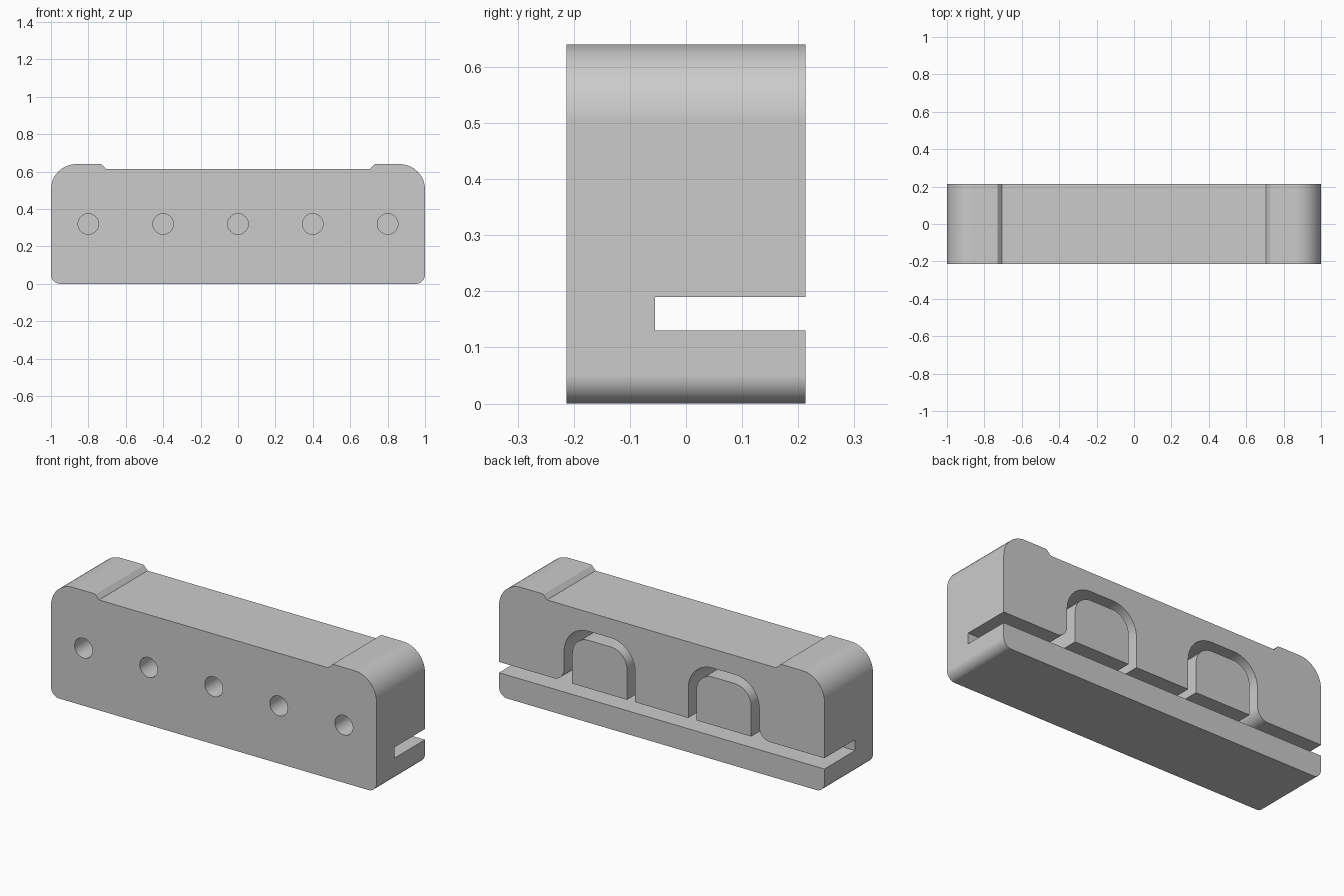
import bpy, bmesh, math
from mathutils import Vector

if "Cube" in bpy.data.objects:
    bpy.data.objects.remove(bpy.data.objects["Cube"], do_unlink=True)

HALF_DEPTH = 0.213
SLOT_END = -0.055

grey = bpy.data.materials.new("light grey")
grey.use_nodes = True
grey.diffuse_color = (0.6, 0.6, 0.6, 1)
grey.node_tree.nodes["Principled BSDF"].inputs["Base Color"].default_value = grey.diffuse_color


def fillet(corners, steps=12):
    """Round each (x, z, radius) corner of a closed outline."""
    out = []
    for i, (x, z, r) in enumerate(corners):
        p = Vector((x, z))
        if r == 0:
            out.append(p)
            continue
        a = (Vector(corners[i - 1][:2]) - p).normalized()
        b = (Vector(corners[(i + 1) % len(corners)][:2]) - p).normalized()
        half = a.angle(b) / 2
        centre = p + (a + b).normalized() * r / math.sin(half)
        start = p + a * r / math.tan(half) - centre
        end = p + b * r / math.tan(half) - centre
        for k in range(steps + 1):
            ray = start.lerp(end, k / steps)
            out.append(centre + ray.normalized() * r)
    return out


def mirrored(half):
    """Complete a right-hand outline, listed bottom to top, with its mirror image."""
    return half + [(-x, z, r) for x, z, r in reversed(half)]


def extrude(name, corners, y0, y1):
    """Extrude an x-z outline along y."""
    bm = bmesh.new()
    face = bm.faces.new([bm.verts.new((p.x, y0, p.y)) for p in fillet(corners)])
    geo = bmesh.ops.extrude_face_region(bm, geom=[face], use_keep_orig=True)["geom"]
    bmesh.ops.translate(bm, vec=(0, y1 - y0, 0),
                        verts=[g for g in geo if isinstance(g, bmesh.types.BMVert)])
    bmesh.ops.recalc_face_normals(bm, faces=bm.faces)
    mesh = bpy.data.meshes.new(name)
    bm.to_mesh(mesh)
    bm.free()
    mesh.materials.append(grey)
    obj = bpy.data.objects.new(name, mesh)
    bpy.context.collection.objects.link(obj)
    return obj


def activate(obj):
    bpy.ops.object.select_all(action="DESELECT")
    obj.select_set(True)
    bpy.context.view_layer.objects.active = obj


def cut(obj, cutter):
    cutter.hide_render = True
    mod = obj.modifiers.new("cut", "BOOLEAN")
    mod.operation = "DIFFERENCE"
    mod.solver = "EXACT"
    mod.object = cutter
    activate(obj)
    bpy.ops.object.modifier_apply(modifier=mod.name)
    bpy.data.objects.remove(cutter, do_unlink=True)


def smooth(obj):
    activate(obj)
    bpy.ops.object.shade_smooth_by_angle(angle=math.radians(30))
    mod = obj.modifiers.new("even shading", "WEIGHTED_NORMAL")
    mod.keep_sharp = True


# Block with rounded ends and a shallow chamfered recess along the top
body = extrude("body", mirrored([
    (1, 0, 0.05), (1, 0.64, 0.135), (0.73, 0.64, 0.012), (0.705, 0.613, 0),
]), -HALF_DEPTH, HALF_DEPTH)

# Back slot joined with two arched pockets
cut(body, extrude("slot_cutter", mirrored([
    (1.1, 0.13, 0), (1.1, 0.19, 0), (0.6, 0.19, 0.065),
    (0.6, 0.507, 0.15), (0.163, 0.507, 0.15), (0.163, 0.19, 0),
]), SLOT_END, 0.3))

# Row of blind holes in the front
for i in range(-2, 3):
    bpy.ops.mesh.primitive_cylinder_add(
        vertices=40, radius=0.055, depth=0.3,
        location=(i * 0.4, -HALF_DEPTH, 0.32), rotation=(math.pi / 2, 0, 0))
    cut(body, bpy.context.object)
smooth(body)

# Rounded tongues filling the pockets, leaving a groove around each
for side, name in ((1, "left_tongue"), (-1, "right_tongue")):
    smooth(extrude(name, [
        (side * 0.55, 0.19, 0), (side * 0.55, 0.457, 0.1),
        (side * 0.213, 0.457, 0.1), (side * 0.213, 0.19, 0),
    ], SLOT_END - 0.005, HALF_DEPTH))
